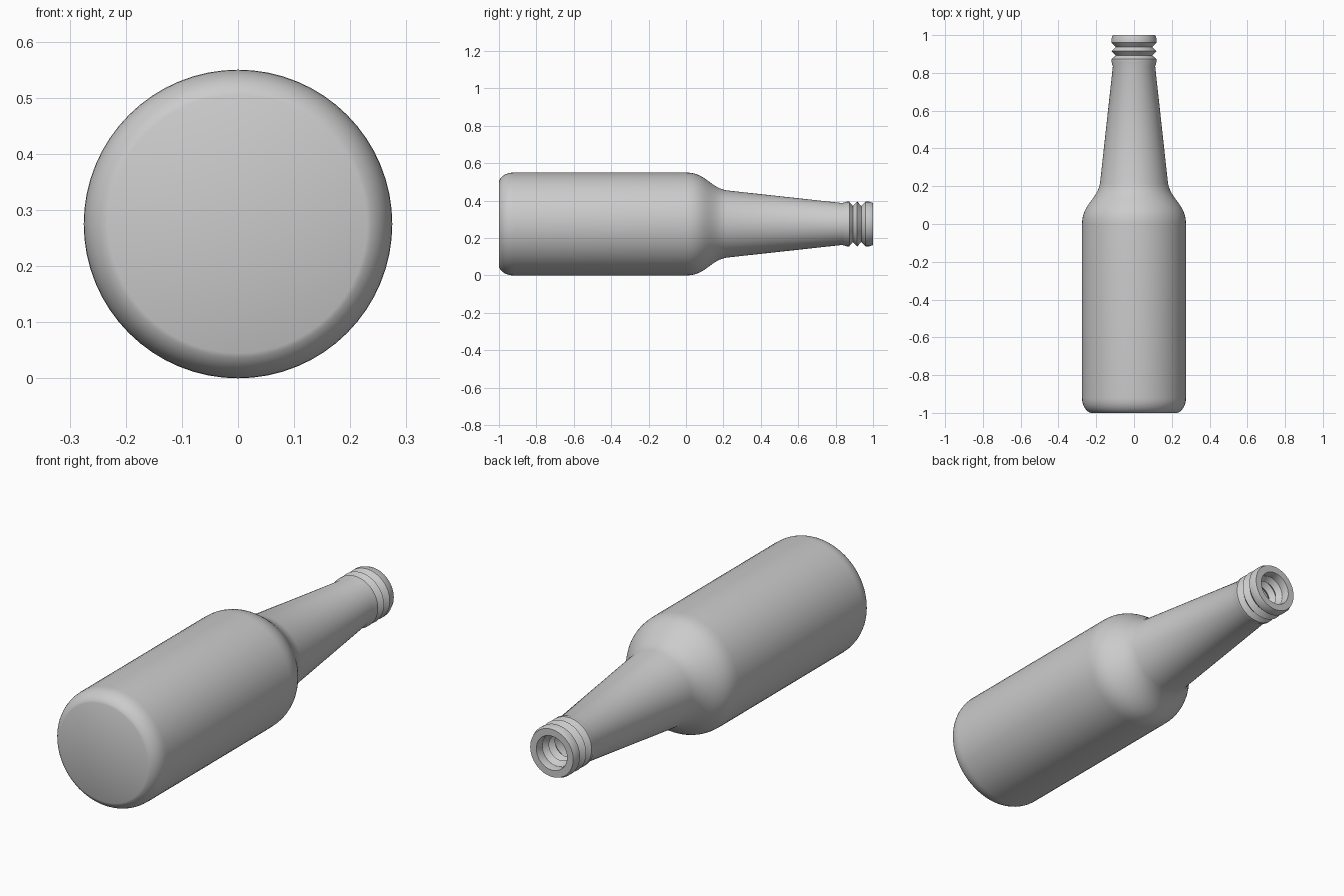
import bpy, bmesh, math

cube = bpy.data.objects.get("Cube")
if cube:
    bpy.data.objects.remove(cube)

RADIUS, SEGMENTS = 0.275, 64

glass = bpy.data.materials.new("grey_glass")
glass.use_nodes = True
grey = (0.6, 0.6, 0.6, 1)
glass.diffuse_color = grey
glass.node_tree.nodes["Principled BSDF"].inputs["Base Color"].default_value = grey


def bezier(a, b, c, d, steps=8):
    """Points along a cubic curve, both ends included."""
    points = []
    for i in range(steps + 1):
        t = i / steps
        s = 1 - t
        points.append(tuple(s**3 * p + 3 * s * s * t * q + 3 * s * t * t * u + t**3 * v
                            for p, q, u, v in zip(a, b, c, d)))
    return points


# Profile as (radius, y): base and rounded heel, shoulder, neck
heel = bezier((0.23, -1), (0.252, -0.992), (0.275, -0.965), (0.275, -0.92))
shoulder = bezier((0.275, 0), (0.275, 0.105), (0.198, 0.125), (0.18, 0.215), 14)
neck = [(0.112, 0.835)]
# Threaded finish and lip
finish = [(0.119, 0.858), (0.119, 0.873), (0.097, 0.892), (0.12, 0.915),
          (0.097, 0.937), (0.119, 0.96), (0.119, 0.982), (0.112, 1)]
# Mouth and inner wall, following the outside
mouth = [(0.08, 1), (0.076, 0.985), (0.076, 0.962), (0.058, 0.937), (0.078, 0.915),
         (0.058, 0.892), (0.076, 0.87), (0.072, 0.835)]
inside = [(r - 0.04, y - 0.01) for r, y in reversed(shoulder)]
inner_base = [(0.235, -0.9), (0.2, -0.96), (0, -0.96)]
profile = [(0, -1)] + heel + shoulder + neck + finish + mouth + inside + inner_base

# Revolve the profile around the long axis
bm = bmesh.new()
verts = [bm.verts.new((r, y, 0)) for r, y in profile]
edges = [bm.edges.new(pair) for pair in zip(verts, verts[1:])]
bmesh.ops.spin(bm, geom=verts + edges, cent=(0, 0, 0), axis=(0, 1, 0),
               angle=math.tau, steps=SEGMENTS, use_merge=True)
bmesh.ops.remove_doubles(bm, verts=bm.verts, dist=0.0001)
bmesh.ops.recalc_face_normals(bm, faces=bm.faces)
bmesh.ops.translate(bm, verts=bm.verts, vec=(0, 0, RADIUS))

mesh = bpy.data.meshes.new("bottle")
bm.to_mesh(mesh)
bm.free()
mesh.materials.append(glass)
bottle = bpy.data.objects.new("bottle", mesh)
bpy.context.collection.objects.link(bottle)

# Smooth walls with crisp thread ridges
bpy.ops.object.select_all(action='DESELECT')
bottle.select_set(True)
bpy.context.view_layer.objects.active = bottle
bpy.ops.object.shade_smooth_by_angle(angle=math.radians(30))
